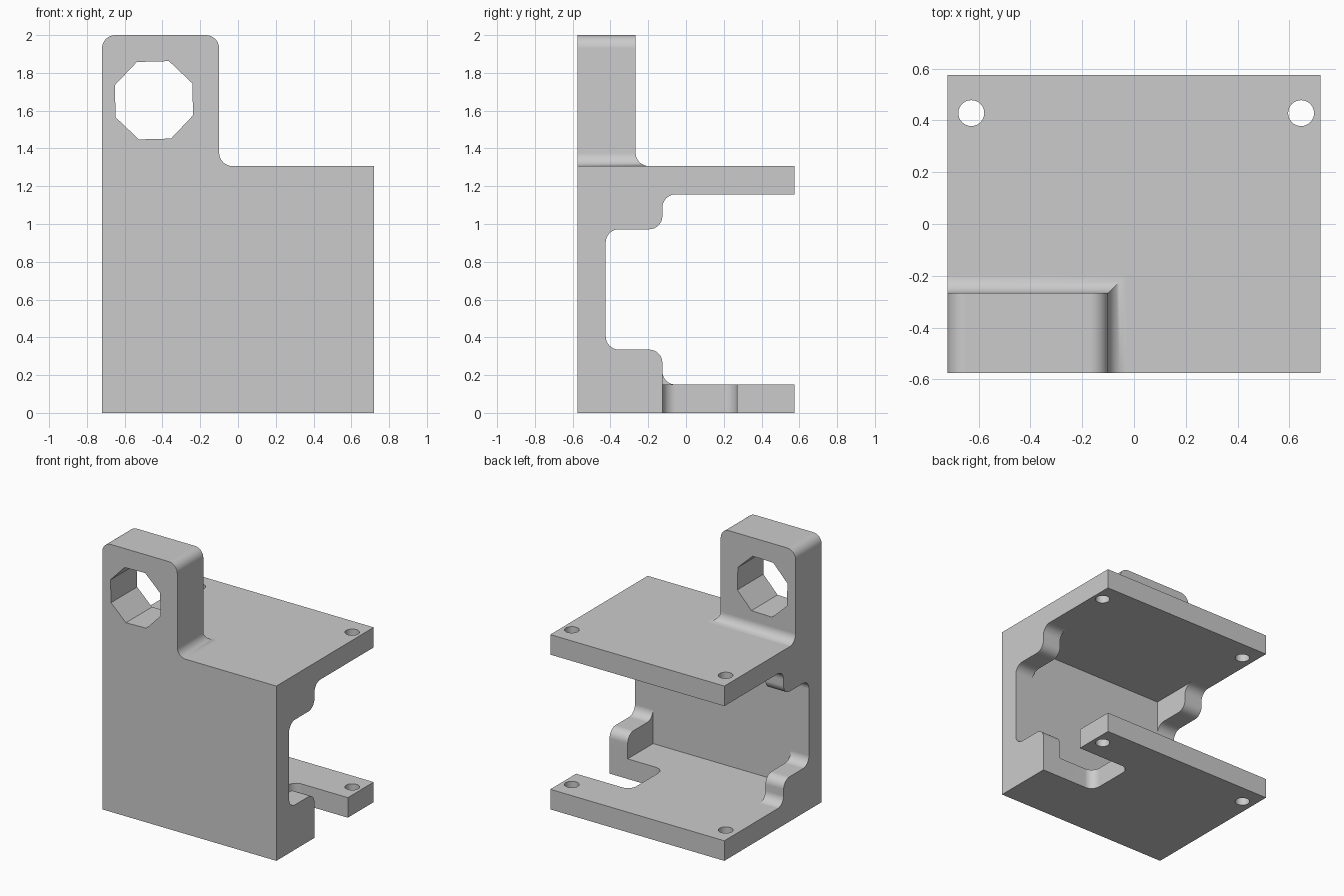
import bpy, bmesh
from math import sin, cos, radians

old = bpy.data.objects.get("Cube")
if old:
    bpy.data.objects.remove(old, do_unlink=True)

W, FRONT, BACK, H = 0.72, -0.575, 0.575, 1.307   # half width, depth limits, body height
T, R = 0.15, 0.07                               # wall thickness, fillet radius
INNER = FRONT + T
STEP = -0.125                                   # rear face of the corner gussets

grey = bpy.data.materials.new("light_grey")
grey.use_nodes = True
grey.diffuse_color = (0.6, 0.6, 0.6, 1)
grey.node_tree.nodes["Principled BSDF"].inputs["Base Color"].default_value = (0.6, 0.6, 0.6, 1)


def arc(cx, cy, r, start, end, n=8):
    angles = [radians(start + (end - start) * i / n) for i in range(n + 1)]
    return [(cx + r * cos(a), cy + r * sin(a)) for a in angles]


def loft(name, rings):
    """Skin a closed solid over rings that have equal point counts."""
    bm = bmesh.new()
    rows = [[bm.verts.new(p) for p in ring] for ring in rings]
    n = len(rows[0])
    for a, b in zip(rows, rows[1:]):
        for i in range(n):
            j = (i + 1) % n
            bm.faces.new((a[i], a[j], b[j], b[i]))
    bm.faces.new(rows[0])
    bm.faces.new(rows[-1])
    bmesh.ops.recalc_face_normals(bm, faces=bm.faces)
    mesh = bpy.data.meshes.new(name)
    bm.to_mesh(mesh)
    bm.free()
    mesh.materials.append(grey)
    obj = bpy.data.objects.new(name, mesh)
    bpy.context.collection.objects.link(obj)
    return obj


def prism(name, pts, axis, lo, hi):
    """Extrude a flat outline along one axis."""
    place = {"X": lambda a, b, t: (t, a, b),
             "Y": lambda a, b, t: (a, t, b),
             "Z": lambda a, b, t: (a, b, t)}[axis]
    return loft(name, [[place(a, b, t) for a, b in pts] for t in (lo, hi)])


def combine(target, tool, operation):
    """Apply a boolean and discard the tool."""
    mod = target.modifiers.new(operation.lower(), "BOOLEAN")
    mod.operation, mod.solver, mod.object = operation, "EXACT", tool
    bpy.context.view_layer.objects.active = target
    bpy.ops.object.modifier_apply(modifier=mod.name)
    bpy.data.objects.remove(tool, do_unlink=True)


# Channel: front wall with top and bottom plates
bracket = prism("mounting_bracket", [
    (FRONT, 0), (BACK, 0), (BACK, T), (INNER, T),
    (INNER, H - T), (BACK, H - T), (BACK, H), (FRONT, H)], "X", -W, W)

# Stepped gussets in the four corners
step_z = 0.335
gusset = [(INNER - T / 2, T / 2), (INNER - T / 2, step_z + R)]
gusset += arc(INNER + R, step_z + R, R, 180, 270)
gusset += arc(STEP - R, step_z - R, R, 90, 0)
gusset += arc(STEP + R, T + R, R, 180, 270)
gusset.append((STEP + R, T / 2))
for outline in (gusset, [(y, H - z) for y, z in gusset]):
    for x in (-W, W - T):
        combine(bracket, prism("gusset", outline, "X", x, x + T), "UNION")

# Upright lug: mitred fillet at the foot, rounded top corners
lug_right, lug_back, lug_top = -0.1, -0.267, 2.0
foot = arc(R, H + R, R, 270, 180)      # (outward growth, height)
crown = arc(-R, lug_top - R, R, 0, 90)  # (inward growth, height)
levels = [(R, 0, R, H - T / 2)]
levels += [(g, 0, g, z) for g, z in foot]
levels += [(g, -g, 0, z) for g, z in crown]
lug = loft("lug", [[
    (-W + left, FRONT, z), (lug_right + right, FRONT, z),
    (lug_right + right, lug_back + rear, z), (-W + left, lug_back + rear, z)]
    for right, left, rear, z in levels])
bore = arc(-0.445, 1.655, 0.222, 69, 429, 8)[:-1]
combine(lug, prism("eight_sided_bore", bore, "Y", -1, 0), "DIFFERENCE")
combine(bracket, lug, "UNION")

# Rounded side notch in the bottom plate
notch_x, notch_y = 0.27, 0.27
notch = [(1, notch_y)] + arc(notch_x + R, notch_y - R, R, 90, 180)
notch += arc(notch_x + R, STEP + R, R, 180, 270) + [(1, STEP)]
combine(bracket, prism("side_notch", notch, "Z", -0.1, 0.3), "DIFFERENCE")

# Screw holes through both plates
for x in (-0.628, 0.645):
    circle = arc(x, 0.428, 0.05, 0, 360, 32)[:-1]
    combine(bracket, prism("screw_hole", circle, "Z", -0.2, 1.6), "DIFFERENCE")

# Smooth fillets, crisp corners
bpy.ops.object.select_all(action="DESELECT")
bracket.select_set(True)
bpy.context.view_layer.objects.active = bracket
bpy.ops.object.shade_smooth_by_angle(angle=radians(30))
weighted = bracket.modifiers.new("flat_face_normals", "WEIGHTED_NORMAL")
weighted.keep_sharp = True
